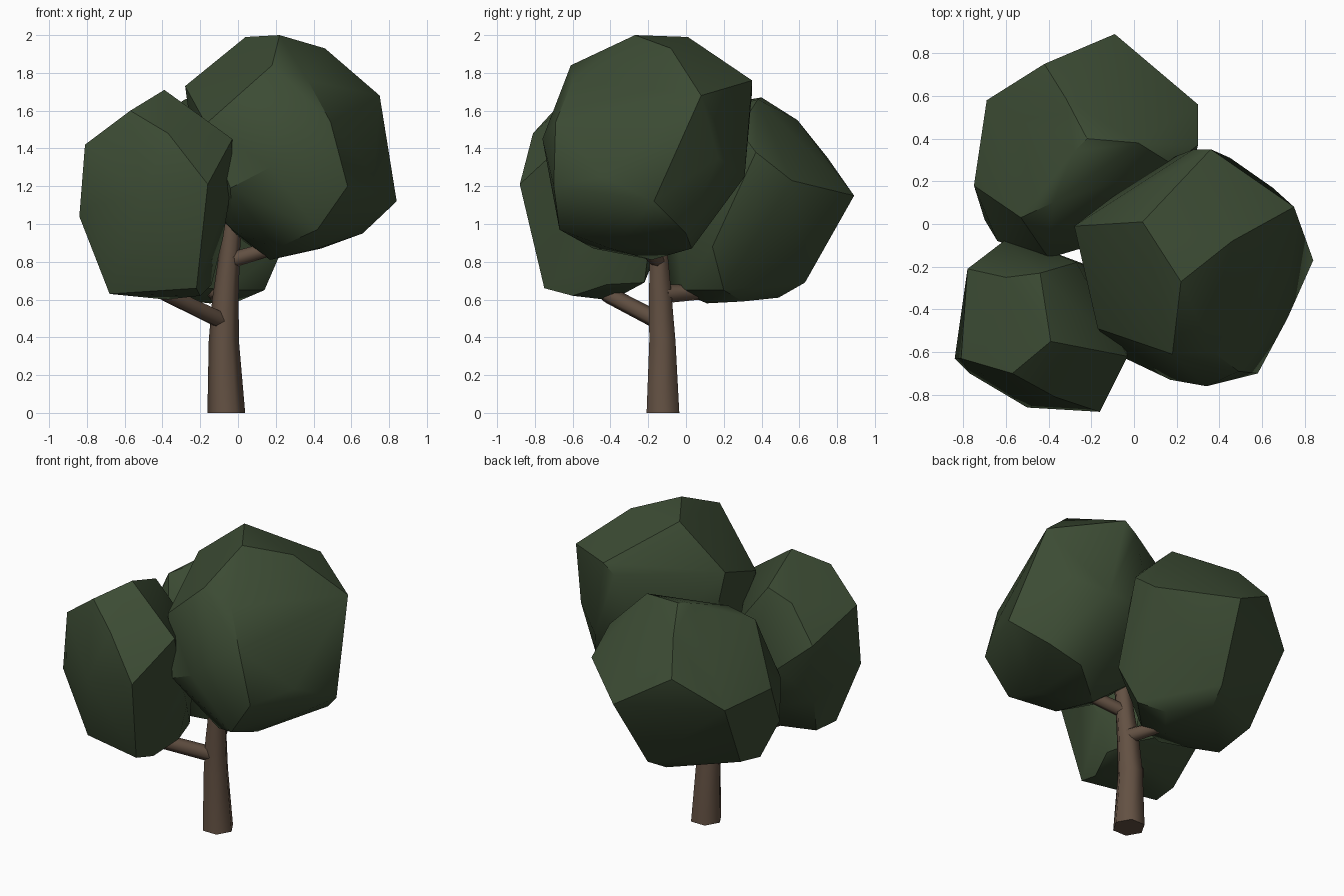
import bpy, bmesh, math
from mathutils import Vector


def material(name, color):
    m = bpy.data.materials.new(name)
    m.diffuse_color = (*color, 1)
    return m


leaf = material("dark_leaf_green", (0.045, 0.071, 0.034))
bark = material("bark_brown", (0.125, 0.082, 0.056))


def finish(bm, name, mat, angle):
    bmesh.ops.recalc_face_normals(bm, faces=bm.faces[:])
    me = bpy.data.meshes.new(name)
    for f in bm.faces:
        f.smooth = True
    bm.to_mesh(me)
    bm.free()
    me.set_sharp_from_angle(angle=math.radians(angle))
    me.materials.append(mat)
    ob = bpy.data.objects.new(name, me)
    bpy.context.collection.objects.link(ob)
    return ob


def crown(name, corners):
    """Faceted leaf clump: convex hull of its corners, near-flat faces merged."""
    bm = bmesh.new()
    for c in corners:
        bm.verts.new(c)
    res = bmesh.ops.convex_hull(bm, input=bm.verts[:])
    loose = {v for v in res["geom_interior"] + res["geom_unused"]
             if isinstance(v, bmesh.types.BMVert)}
    bmesh.ops.delete(bm, geom=list(loose), context="VERTS")
    bmesh.ops.dissolve_limit(bm, angle_limit=math.radians(4),
                             verts=bm.verts[:], edges=bm.edges[:])
    return finish(bm, name, leaf, 34)


def limb(name, path, sides=6):
    """Tapered tube through (x, y, z, radius) points."""
    bm = bmesh.new()
    pts = [Vector(p[:3]) for p in path]
    axis = (pts[-1] - pts[0]).normalized()
    turn = Vector((0, 0, 1)).rotation_difference(axis)
    rings = []
    for p, (_, _, _, r) in zip(pts, path):
        ring = []
        for i in range(sides):
            a = 2 * math.pi * i / sides
            off = Vector((r * math.cos(a), r * math.sin(a), 0))
            if name != "trunk":
                off = turn @ off
            ring.append(bm.verts.new(p + off))
        rings.append(ring)
    for lo, hi in zip(rings, rings[1:]):
        for i in range(sides):
            j = (i + 1) % sides
            bm.faces.new((lo[i], lo[j], hi[j], hi[i]))
    bm.faces.new(rings[0])
    bm.faces.new(rings[-1])
    return finish(bm, name, bark, 65)


# trunk and its three branches
limb("trunk", [(-0.062, -0.122, 0, 0.1), (-0.075, -0.125, 0.38, 0.08),
               (-0.067, -0.135, 0.6, 0.07), (-0.045, -0.145, 0.85, 0.055),
               (-0.02, -0.15, 1.1, 0.048)])
limb("left_branch", [(-0.09, -0.15, 0.49, 0.047), (-0.37, -0.41, 0.625, 0.044),
                     (-0.44, -0.46, 0.66, 0.035)])
limb("back_branch", [(-0.06, -0.11, 0.63, 0.05), (-0.15, 0.1, 0.64, 0.038),
                     (-0.19, 0.2, 0.68, 0.03)])
limb("right_branch", [(-0.03, -0.15, 0.81, 0.042), (0.14, -0.2, 0.86, 0.04),
                      (0.22, -0.22, 0.9, 0.03)])

# tall leaf clump on the right
crown("right_crown", [
    (0.04, 0.01, 1.99), (0.22, -0.27, 2.0), (0.46, -0.08, 1.93),
    (0.75, 0.08, 1.68), (0.36, 0.35, 1.76), (0.28, 0.35, 1.7),
    (-0.28, -0.01, 1.73), (0.18, -0.61, 1.84), (-0.17, -0.49, 1.53),
    (0.34, -0.76, 1.45), (0.58, -0.70, 1.2), (0.42, -0.67, 0.97),
    (0.37, -0.6, 1.76), (0.49, -0.69, 1.54), (0.72, -0.44, 1.25),
    (0.84, -0.17, 1.12), (0.79, -0.04, 1.4), (0.17, -0.73, 1.3),
    (-0.04, -0.63, 1.19), (-0.03, -0.42, 0.97), (0.17, -0.18, 0.81),
    (0.2, -0.49, 0.87), (0.42, -0.4, 0.87), (0.44, 0.03, 0.87),
    (0.66, 0.0, 0.95), (0.65, 0.17, 1.35), (0.45, 0.31, 1.25),
    (0.1, 0.28, 1.25), (0.0, 0.0, 0.93), (-0.2, -0.15, 1.15),
    (-0.2, 0.02, 1.3)])

# low leaf clump at the front left
crown("left_crown", [
    (-0.39, -0.55, 1.71), (-0.57, -0.70, 1.6), (-0.03, -0.62, 1.45),
    (-0.16, -0.88, 1.21), (-0.37, -0.81, 1.48), (-0.81, -0.63, 1.42),
    (-0.84, -0.63, 1.04), (-0.77, -0.70, 1.1), (-0.5, -0.86, 1.15),
    (-0.44, -0.23, 1.59), (-0.6, -0.25, 1.52), (-0.78, -0.21, 1.3),
    (-0.61, -0.08, 1.15), (-0.44, -0.11, 1.2), (-0.27, -0.18, 1.35),
    (-0.22, -0.75, 0.66), (-0.68, -0.6, 0.63), (-0.38, -0.43, 0.6),
    (-0.2, -0.60, 0.62), (-0.14, -0.42, 0.68), (-0.04, -0.55, 1.17),
    (-0.08, -0.42, 0.92), (-0.66, -0.42, 0.63), (-0.74, -0.28, 0.9),
    (-0.38, -0.35, 0.62), (-0.55, -0.15, 0.86), (-0.2, -0.22, 0.69),
    (-0.2, -0.2, 0.85)])

# wide leaf clump at the back
crown("back_crown", [
    (-0.22, 0.40, 1.67), (0.02, 0.38, 1.66), (-0.32, 0.59, 1.55),
    (-0.42, 0.75, 1.35), (-0.09, 0.89, 1.15), (0.3, 0.56, 1.23),
    (0.3, 0.37, 1.38), (0.18, 0.28, 1.5), (-0.53, 0.03, 1.5),
    (-0.38, 0.1, 1.58), (-0.28, 0.34, 1.66), (-0.69, 0.58, 1.15),
    (-0.75, 0.18, 1.16), (-0.70, 0.02, 0.87), (-0.64, -0.08, 1.1),
    (-0.4, -0.16, 1.3), (-0.60, 0.08, 0.63), (-0.63, 0.33, 0.70),
    (-0.16, 0.63, 0.69), (-0.2, 0.49, 0.61), (-0.15, 0.11, 0.58),
    (0.0, 0.3, 0.59), (0.14, 0.2, 0.65), (0.24, 0.14, 0.88),
    (-0.45, 0.0, 0.64), (-0.08, -0.02, 0.65), (-0.3, -0.12, 0.68),
    (-0.1, -0.07, 1.15)])
